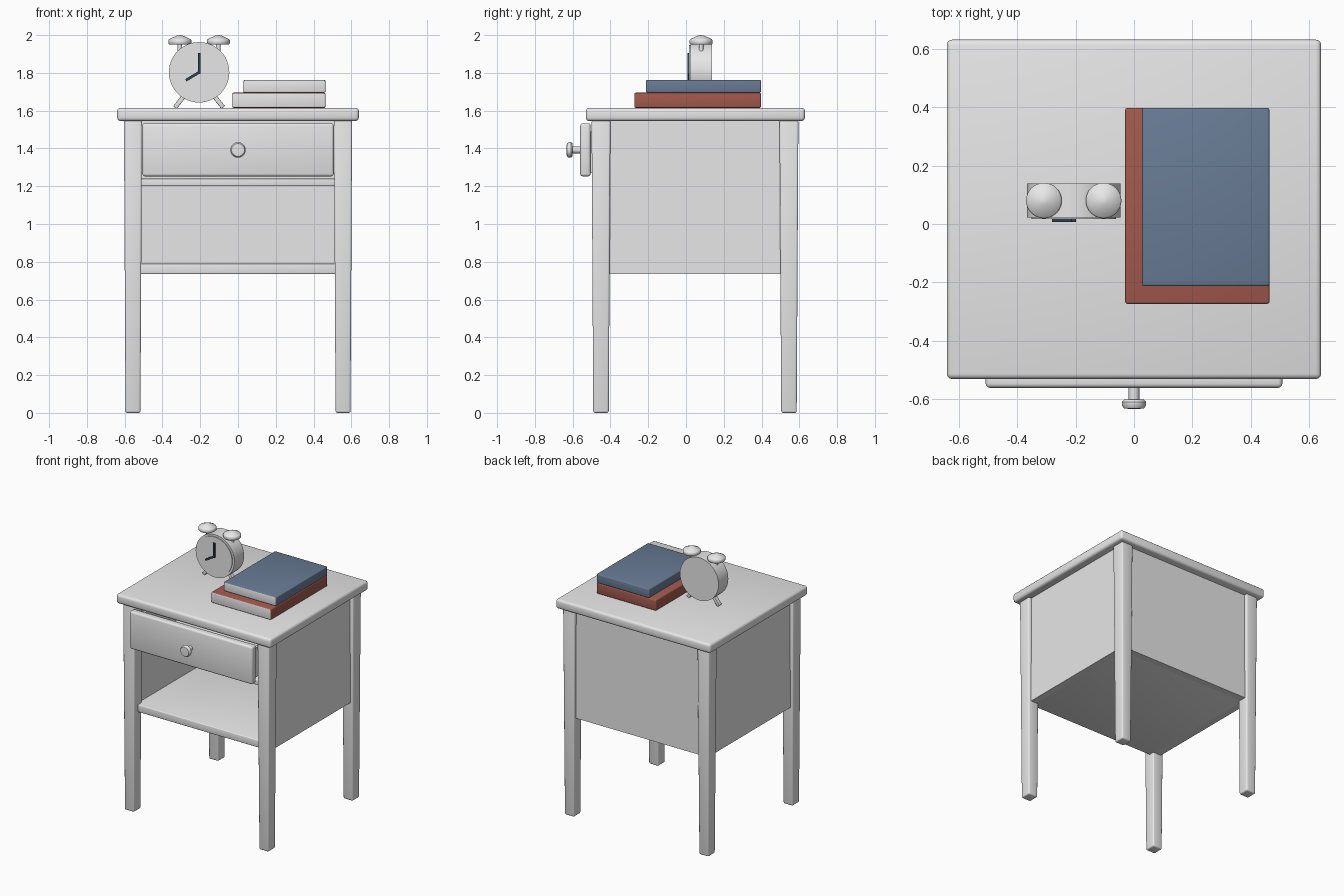
import bpy, bmesh, math
from mathutils import Vector, Matrix

cube = bpy.data.objects.get("Cube")
if cube:
    bpy.data.objects.remove(cube, do_unlink=True)


def material(name, r, g, b):
    m = bpy.data.materials.new(name)
    m.use_nodes = True
    m.diffuse_color = (r, g, b, 1)
    bsdf = next(n for n in m.node_tree.nodes if n.type == 'BSDF_PRINCIPLED')
    bsdf.inputs["Base Color"].default_value = (r, g, b, 1)
    return m


GREY = material("light grey", 0.8, 0.8, 0.8)
RED = material("brick red", 0.36, 0.1, 0.075)
BLUE = material("slate blue", 0.14, 0.2, 0.3)
DARK = material("dark navy", 0.03, 0.05, 0.08)


def finish(name, bm, mats):
    bmesh.ops.recalc_face_normals(bm, faces=bm.faces)
    mesh = bpy.data.meshes.new(name)
    bm.to_mesh(mesh)
    bm.free()
    for m in mats:
        mesh.materials.append(m)
    ob = bpy.data.objects.new(name, mesh)
    bpy.context.collection.objects.link(ob)
    bpy.ops.object.select_all(action='DESELECT')
    ob.select_set(True)
    bpy.context.view_layer.objects.active = ob
    bpy.ops.object.shade_smooth_by_angle(angle=math.radians(40))
    return ob


def box(name, xs, ys, zs, bevel=0.0, mats=(GREY,), taper=1.0, front_index=0):
    """Box between limits; taper scales the bottom, front_index colours the -y face."""
    lo, hi = Vector((xs[0], ys[0], zs[0])), Vector((xs[1], ys[1], zs[1]))
    mid, size = (lo + hi) / 2, hi - lo
    bm = bmesh.new()
    bmesh.ops.create_cube(bm, size=1)
    for v in bm.verts:
        k = taper if v.co.z < 0 else 1
        v.co = mid + Vector((v.co.x * size.x * k, v.co.y * size.y * k, v.co.z * size.z))
    if bevel:
        bmesh.ops.bevel(bm, geom=bm.edges[:], offset=bevel, segments=3,
                        profile=0.5, affect='EDGES')
    bm.normal_update()
    for f in bm.faces:
        if f.normal.y < -0.95:
            f.material_index = front_index
    return finish(name, bm, mats)


def lathe(name, profile, loc, facing_front=False, steps=32):
    """Spin (radius, height) points round z; optionally aim the axis at -y."""
    bm = bmesh.new()
    verts = [bm.verts.new((r, 0, h)) for r, h in profile]
    edges = [bm.edges.new(pair) for pair in zip(verts, verts[1:])]
    bmesh.ops.spin(bm, geom=verts + edges, cent=(0, 0, 0), axis=(0, 0, 1),
                   angle=math.tau, steps=steps)
    bmesh.ops.remove_doubles(bm, verts=bm.verts[:], dist=1e-5)
    turn = Matrix.Rotation(math.pi / 2, 4, 'X') if facing_front else Matrix()
    bm.transform(Matrix.Translation(loc) @ turn)
    return finish(name, bm, (GREY,))


def bar(name, a, b, width, depth, mat, bevel=0.0):
    """Flat bar from a to b in a plane facing the front."""
    a, b = Vector(a), Vector(b)
    d = b - a
    ob = box(name, (-width / 2, width / 2), (-depth / 2, depth / 2), (0, d.length), bevel, (mat,))
    ob.data.transform(Matrix.Translation(a) @ Matrix.Rotation(math.atan2(d.x, d.z), 4, 'Y'))
    return ob


# Table top and tapered legs
box("table_top", (-0.64, 0.64), (-0.53, 0.63), (1.545, 1.615), 0.018)
for side, sx in (("left", 1), ("right", -1)):
    for end, y in (("front", -0.45), ("back", 0.545)):
        x = 0.556 * sx
        box(f"{end}_{side}_leg", (x - 0.048, x + 0.048), (y - 0.05, y + 0.05),
            (0, 1.55), 0.01, taper=0.82)
    # Cabinet sides
    box(f"{side}_panel", sorted((0.53 * sx, 0.58 * sx)), (-0.41, 0.51), (0.735, 1.55))
    # Drawer sides
    box(f"drawer_{side}_side", sorted((0.46 * sx, 0.48 * sx)), (-0.515, 0.36), (1.27, 1.49))

# Cabinet back, floor and drawer divider
box("back_panel", (-0.52, 0.52), (0.52, 0.57), (0.735, 1.55))
box("bottom_shelf", (-0.54, 0.54), (-0.45, 0.53), (0.735, 0.79), 0.006)
box("drawer_divider", (-0.54, 0.54), (-0.45, 0.53), (1.2, 1.24), 0.006)

# Drawer, slightly open, with its knob
box("drawer_front", (-0.507, 0.507), (-0.56, -0.505), (1.252, 1.533), 0.014)
box("drawer_bottom", (-0.47, 0.47), (-0.515, 0.36), (1.27, 1.29))
box("drawer_back", (-0.47, 0.47), (0.34, 0.36), (1.27, 1.49))
lathe("drawer_knob", [(0, 0), (0.018, 0), (0.018, 0.045), (0.034, 0.045), (0.041, 0.053),
                      (0.041, 0.066), (0.034, 0.076), (0, 0.078)],
      (0, -0.555, 1.392), True)

# Stacked books with pages showing at the front
box("lower_book", (-0.03, 0.463), (-0.273, 0.397), (1.615, 1.695), 0.007, (RED, GREY), front_index=1)
box("upper_book", (0.028, 0.463), (-0.212, 0.397), (1.695, 1.762), 0.007, (BLUE, GREY), front_index=1)

# Alarm clock body and dial
CX, CZ = -0.206, 1.803
lathe("clock_body", [(0, 0), (0.16, 0), (0.16, 0.115), (0, 0.115)], (CX, 0.138, CZ), True, 48)
lathe("clock_dial", [(0.145, 0), (0.145, 0.006), (0, 0.006)], (CX, 0.023, CZ), True, 48)

# Clock hands
bar("minute_hand", (CX, 0.012, CZ - 0.008), (CX, 0.012, CZ + 0.102), 0.014, 0.009, DARK)
bar("hour_hand", (CX, 0.012, CZ), (CX - 0.07, 0.012, CZ - 0.042), 0.014, 0.009, DARK)

# Clock bells and feet
for side, sx in (("left", 1), ("right", -1)):
    bx = CX + 0.102 * sx
    lathe(f"{side}_bell", [(0, 0), (0.056, 0), (0.061, 0.006), (0.061, 0.023),
                           (0.056, 0.029), (0.015, 0.048), (0, 0.05)], (bx, 0.08, 1.95))
    lathe(f"{side}_bell_stem", [(0, 0), (0.012, 0), (0.012, 0.05), (0, 0.05)],
          (bx, 0.08, 1.905), steps=16)
    bar(f"{side}_clock_foot", (CX + 0.128 * sx, 0.08, 1.617), (CX + 0.07 * sx, 0.08, 1.69),
        0.024, 0.03, GREY, 0.003)
